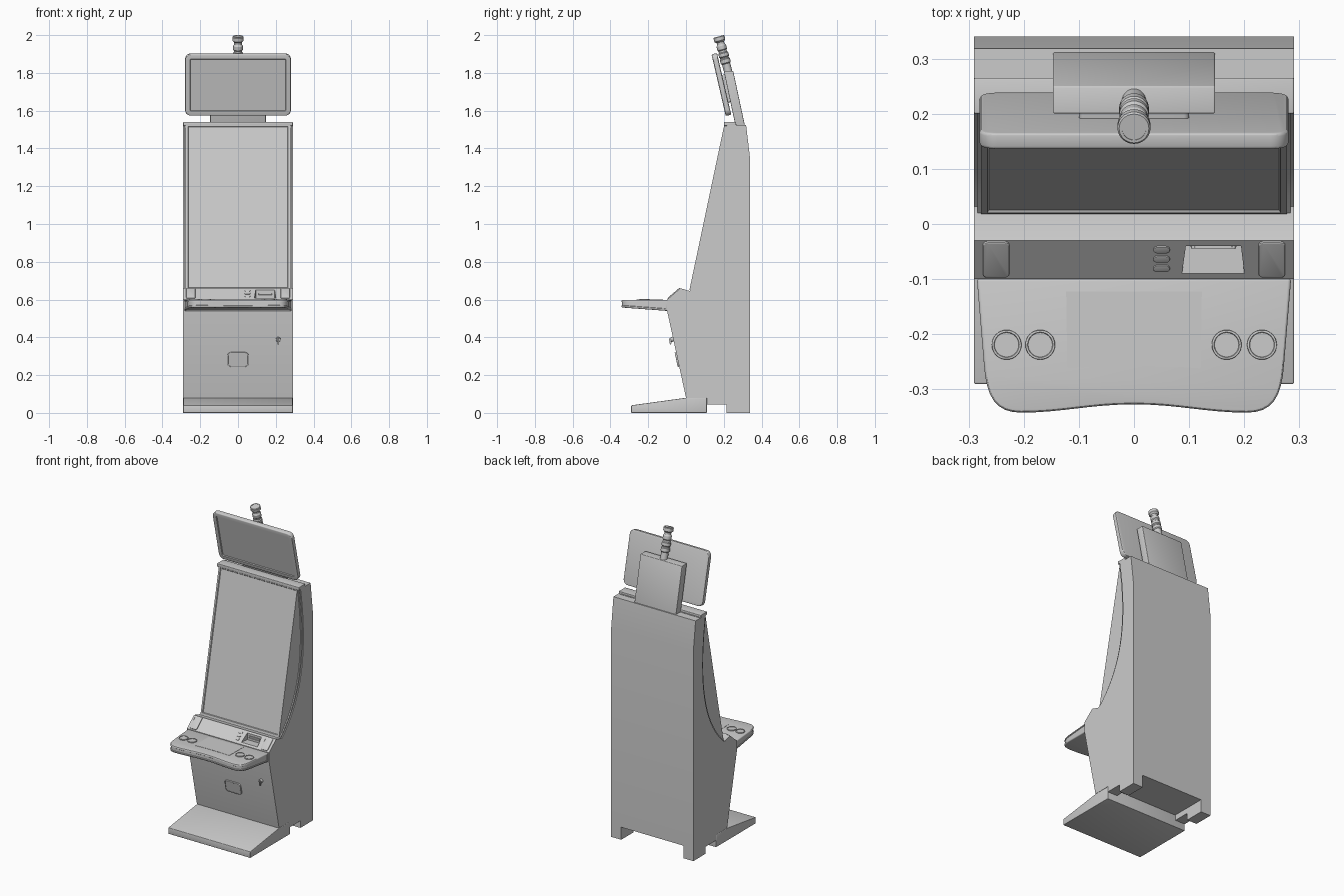
import bpy, bmesh, math
from mathutils import Vector
from mathutils.geometry import interpolate_bezier

if "Cube" in bpy.data.objects:
    bpy.data.objects.remove(bpy.data.objects["Cube"])


def bez(a, b, c, d, n):
    return [(p[0], p[1]) for p in interpolate_bezier(*[Vector(q) for q in (a, b, c, d)], n)]


def shade(ob):
    bpy.ops.object.select_all(action='DESELECT')
    ob.select_set(True)
    bpy.context.view_layer.objects.active = ob
    bpy.ops.object.shade_smooth_by_angle(angle=math.radians(30))


def finish(name, bm, loc=(0, 0, 0), rx=0):
    me = bpy.data.meshes.new(name)
    bm.to_mesh(me)
    bm.free()
    ob = bpy.data.objects.new(name, me)
    bpy.context.collection.objects.link(ob)
    ob.location = loc
    ob.rotation_euler = (rx, 0, 0)
    shade(ob)
    return ob


# Solid between two matching outlines, with optional inset faces and bevel
def solid(name, low, up, pick=None, insets=(), bevel=0, loc=(0, 0, 0), rx=0):
    bm = bmesh.new()
    a = [bm.verts.new(p) for p in low]
    b = [bm.verts.new(p) for p in up]
    bm.faces.new(a[::-1])
    bm.faces.new(b)
    for i in range(len(a)):
        j = (i + 1) % len(a)
        bm.faces.new((a[i], a[j], b[j], b[i]))
    bmesh.ops.recalc_face_normals(bm, faces=bm.faces)
    bm.normal_update()
    hard = [e for e in bm.edges if e.calc_face_angle(0) > math.radians(50)]
    faces = [f for f in bm.faces if pick and pick(f)]
    for t, d in insets:
        bmesh.ops.inset_region(bm, faces=faces, thickness=t, depth=d, use_even_offset=True)
    if bevel:
        bmesh.ops.bevel(bm, geom=[e for e in hard if e.is_valid], offset=bevel, segments=3,
                        profile=0.5, affect='EDGES', clamp_overlap=True)
    return finish(name, bm, loc, rx)


# Side profile (y, z) extruded along x
def slab(name, prof, x0, x1, **kw):
    return solid(name, [(x0, y, z) for y, z in prof], [(x1, y, z) for y, z in prof], **kw)


# Rounded plate lying on a surface tilted by rx
def plate(name, w, h, r, d, loc, rx=0.0, insets=(), bevel=0, sink=0.004, n=6):
    pts = []
    for k, (sx, sy) in enumerate(((1, 1), (-1, 1), (-1, -1), (1, -1))):
        for i in range(n + 1):
            t = math.pi / 2 * (k + i / n)
            p = (sx * (w / 2 - r) + r * math.cos(t), sy * (h / 2 - r) + r * math.sin(t))
            if not pts or (Vector(p) - Vector(pts[-1])).length > 1e-5:
                pts.append(p)
    if (Vector(pts[0]) - Vector(pts[-1])).length < 1e-5:
        pts.pop()
    return solid(name, [(x, y, -sink) for x, y in pts], [(x, y, d) for x, y in pts],
                 pick=lambda f: f.normal.z > 0.9, insets=insets, bevel=bevel, loc=loc, rx=rx)


# Base: foot plate and notched side rails
slab("foot_plate", [(-.29, 0), (-.29, .04), (0, .08), (.11, .08), (.11, 0)], -.29, .29, bevel=.003)
rail = [(.11, .045), (.11, .08), (.34, .08), (.34, 0), (.215, 0), (.215, .045)]
slab("base_rail_right", rail, .22, .29)
slab("base_rail_left", rail, -.29, -.22)

# Cabinet body with swept side profile
curve = bez((.02, .645), (.23, .84), (.27, 1.12), (.205, 1.525), 20)
body = slab("cabinet_body", [(0, .08), (-.1, .54), (-.1, .60), (-.03, .66), (.02, .645)]
            + [(y + .012, z) for y, z in curve]
            + [(.318, 1.525), (.34, 1.34), (.34, .08)], -.29, .29)

# Bill tray recess cut into the console slope
cut = solid("tray_cutter", [(.087, -.09, .609), (.2, -.09, .609), (.194, -.04, .609), (.094, -.04, .609)],
            [(.087, -.09, .7), (.2, -.09, .7), (.194, -.04, .7), (.094, -.04, .7)])
cut.hide_render = True
mod = body.modifiers.new("tray", 'BOOLEAN')
mod.object = cut
mod.operation = 'DIFFERENCE'
mod.solver = 'EXACT'
shade(body)
bpy.ops.object.modifier_apply(modifier="tray")
bpy.data.objects.remove(cut)
shade(body)
plate("bill_slot", .08, .018, .004, .005, (.144, -.04, .629), math.pi / 2, insets=((.005, 0), (.001, -.004)))

# Curved trim and main display
slab("curved_trim", curve + [(.28, 1.525), (.28, .645)], -.284, .284)
slab("main_screen", [(.018, .65), (.203, 1.527), (.27, 1.527), (.27, .65)], -.277, .277,
     pick=lambda f: f.normal.y < -.9, insets=((.011, 0), (.003, -.005)))
slab("top_bar", [(.2, 1.52), (.2, 1.54), (.265, 1.54), (.265, 1.52)], -.29, .29, bevel=.003)

# Button deck with light strip around its edge
half = [(.285, -.098)] + bez((.272, -.255), (.268, -.315), (.25, -.342), (.205, -.342), 9) \
    + bez((.205, -.342), (.13, -.342), (.08, -.327), (0, -.327), 9)[1:]
deck = half + [(-x, y) for x, y in half[-2::-1]]
solid("button_deck", [(x, y, .54 - (y + .1) / .242 * .018) for x, y in deck], [(x, y, .598) for x, y in deck],
      pick=lambda f: abs(f.normal.z) < .5 and f.normal.y < .9,
      insets=((.01, 0), (.002, -.003)), bevel=.006)
touch = [(-.123, -.122), (.123, -.122), (.121, -.262)] \
    + bez((.121, -.262), (.06, -.256), (-.06, -.256), (-.121, -.262), 8)[1:]
solid("deck_touchscreen", [(x, y, .59) for x, y in touch], [(x, y, .5995) for x, y in touch])
for i, x in enumerate((-.231, -.17, .168, .232)):
    plate(f"play_button_{i + 1}", .054, .054, .027, .006, (x, -.219, .598), n=8,
          insets=((.004, 0), (.001, -.002)), bevel=.0015)

# Console slope details
SL = math.atan2(.06, .07)


def on_slope(x, y):
    return (x, y, .6 + (y + .1) * .06 / .07)


for side, s in (("left", -1), ("right", 1)):
    plate(f"speaker_{side}", .048, .084, .009, .005, on_slope(s * .25, -.063), SL, bevel=.002)
for i, y in enumerate((-.046, -.063, -.08)):
    plate(f"indicator_{i + 1}", .03, .015, .0074, .003, on_slope(.05, y), SL, bevel=.001)

# Lower door badge plate, lock and key
DOOR = math.atan2(.46, -.1)


def on_door(x, z):
    return (x, -.1 * (z - .08) / .46, z)


plate("door_plate", .112, .078, .018, .008, on_door(0, .283), DOOR, insets=((.004, 0), (.001, -.001)), bevel=.002)
plate("door_lock", .024, .024, .012, .014, on_door(.213, .39), DOOR, bevel=.002)
lx, ly, lz = on_door(.213, .39)
slab("door_key", [(ly - .024, lz + .004), (ly - .008, lz + .004), (ly - .008, lz - .012),
                  (ly - .012, lz - .028), (ly - .018, lz - .028), (ly - .02, lz - .012)], lx - .003, lx + .003)

# Top sign, its mount and rear box
SIGN = math.atan2(.325, -.075)
plate("top_sign", .56, .335, .032, .022, (0, .194, 1.74), SIGN, sink=.008,
      insets=((.026, 0), (.003, -.005)), bevel=.006, n=8)
plate("sign_mount", .2, .15, .01, .03, (0, .226, 1.72), SIGN, sink=.015)
slab("sign_support", [(.262, 1.52), (.312, 1.52), (.25, 1.81), (.2, 1.81)], -.147, .147, bevel=.003)

# Ribbed signal lamp, turned around its leaning axis
prof = [(.022, 0), (.022, .05), (.027, .055), (.027, .075), (.023, .08), (.023, .085), (.027, .09),
        (.027, .108), (.022, .113), (.022, .123), (.026, .128), (.026, .148), (.02, .157), (.02, .168),
        (.03, .177), (.03, .196), (.027, .2), (.022, .2), (.022, .198)]
bm = bmesh.new()
N = 28
rings = [[bm.verts.new((r * math.cos(2 * math.pi * i / N), r * math.sin(2 * math.pi * i / N), h))
          for i in range(N)] for r, h in prof]
for a, b in zip(rings, rings[1:]):
    for i in range(N):
        j = (i + 1) % N
        bm.faces.new((a[i], a[j], b[j], b[i]))
bm.faces.new(rings[0][::-1])
bm.faces.new(rings[-1])
finish("signal_lamp", bm, (0, .225, 1.8), math.radians(15))
